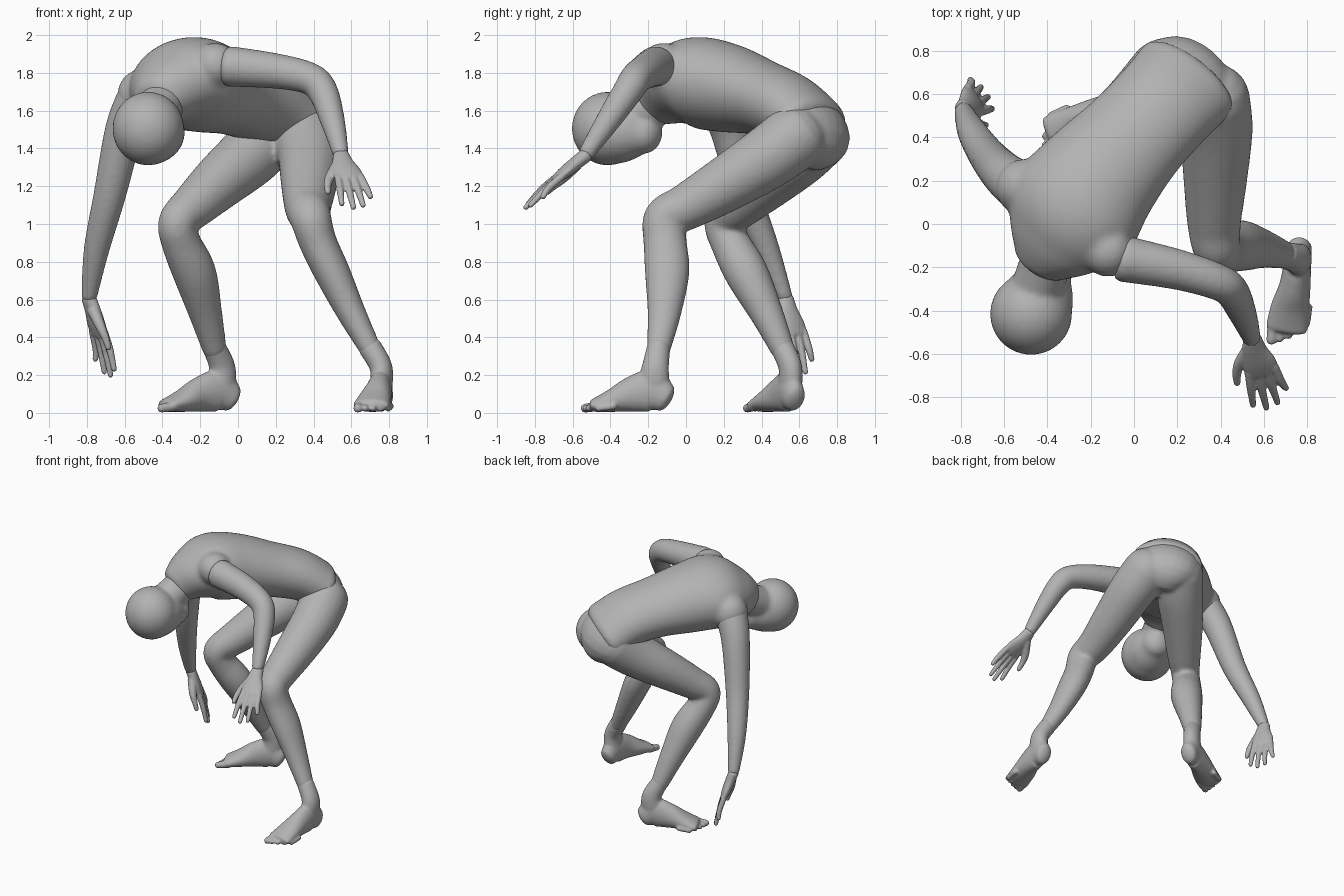
import bpy, bmesh, math
from mathutils import Vector

cube = bpy.data.objects.get("Cube")
if cube:
    bpy.data.objects.remove(cube)

grey = bpy.data.materials.new("plain_grey")
grey.use_nodes = True
COLOUR = (0.45, 0.45, 0.45, 1)
grey.diffuse_color = COLOUR
grey.node_tree.nodes["Principled BSDF"].inputs["Base Color"].default_value = COLOUR


def spline(keys, steps=6):
    """Smooth curve through keys of (x, y, z, half width, half depth)."""
    ks = [keys[0]] + list(keys) + [keys[-1]]
    out = []
    for i in range(1, len(ks) - 2):
        for s in range(steps):
            t = s / steps
            out.append([0.5 * (2 * b + (c - a) * t + (2 * a - 5 * b + 4 * c - d) * t * t
                        + (3 * b - a - 3 * c + d) * t ** 3)
                        for a, b, c, d in zip(*ks[i - 1:i + 3])])
    return out + [list(keys[-1])]


def tube(bm, keys, side=(1, 0, 0), cap=0.8, sides=24):
    """Loft elliptical rings along a smooth path and round off both ends."""
    keys = [k if len(k) == 5 else (*k, k[3]) for k in keys]
    pts = spline(keys)
    pos = [Vector(p[:3]) for p in pts]
    rings = []
    for i, p in enumerate(pts):
        tan = (pos[min(i + 1, len(pos) - 1)] - pos[max(i - 1, 0)]).normalized()
        rings.append((pos[i], tan, p[3], p[4]))

    def rounded(ring, sign):
        c, t, a, b = ring
        return [(c + t * sign * cap * min(a, b) * math.sin(u), t, a * math.cos(u), b * math.cos(u))
                for u in (0.4, 0.8, 1.15, 1.4)]
    rings = rounded(rings[0], -1)[::-1] + rings + rounded(rings[-1], 1)
    loops = []
    for c, t, a, b in rings:
        s = Vector(side)
        s = (s - t * t.dot(s)).normalized()
        n = t.cross(s)
        loops.append([bm.verts.new(c + s * a * math.cos(k * math.tau / sides)
                                   + n * b * math.sin(k * math.tau / sides)) for k in range(sides)])
    for lo, hi in zip(loops, loops[1:]):
        for k in range(sides):
            j = (k + 1) % sides
            bm.faces.new((lo[k], lo[j], hi[j], hi[k]))
    bm.faces.new(loops[0][::-1])
    bm.faces.new(loops[-1])


def ball(bm, centre, scale):
    made = bmesh.ops.create_uvsphere(bm, u_segments=32, v_segments=20, radius=1)
    for v in made["verts"]:
        v.co = Vector(c * s for c, s in zip(v.co, scale)) + Vector(centre)


def finish(name, bm, voxel=0.014, smooth=6):
    """Fuse the overlapping forms of one part into a soft skin."""
    bmesh.ops.recalc_face_normals(bm, faces=bm.faces)
    mesh = bpy.data.meshes.new(name)
    bm.to_mesh(mesh)
    bm.free()
    mesh.materials.append(grey)
    obj = bpy.data.objects.new(name, mesh)
    bpy.context.collection.objects.link(obj)
    fuse = obj.modifiers.new("fuse", "REMESH")
    fuse.mode, fuse.voxel_size, fuse.use_smooth_shade = "VOXEL", voxel, True
    soft = obj.modifiers.new("soften", "SMOOTH")
    soft.factor, soft.iterations = 0.5, smooth


LEFT = Vector((0.77, -0.63, 0.2))      # the body's own left

# torso
bm = bmesh.new()
tube(bm, [(0.25, 0.67, 1.52, 0.26, 0.165), (0.14, 0.55, 1.61, 0.25, 0.185),
          (0, 0.4, 1.67, 0.255, 0.2), (-0.16, 0.22, 1.72, 0.29, 0.235),
          (-0.28, 0.06, 1.745, 0.32, 0.24), (-0.36, -0.06, 1.71, 0.26, 0.19),
          (-0.42, -0.16, 1.65, 0.15, 0.14)], LEFT, 0.4, 40)
ball(bm, (-0.12, -0.12, 1.84), (0.12, 0.125, 0.12))
ball(bm, (-0.51, 0.17, 1.68), (0.13, 0.13, 0.14))
finish("torso", bm, smooth=14)

# neck and head: round skull, tapering to the jaw
bm = bmesh.new()
tube(bm, [(-0.38, -0.1, 1.67, 0.12), (-0.45, -0.3, 1.56, 0.12)])
ball(bm, (-0.475, -0.415, 1.505), (0.19, 0.19, 0.195))
tube(bm, [(-0.46, -0.39, 1.49, 0.178), (-0.425, -0.3, 1.485, 0.155),
          (-0.395, -0.22, 1.48, 0.11)], cap=0.85)
finish("head", bm, smooth=10)

# pelvis and legs
bm = bmesh.new()
tube(bm, [(0.2, 0.62, 1.56, 0.25, 0.16), (0.26, 0.68, 1.46, 0.23, 0.16),
          (0.25, 0.63, 1.38, 0.15, 0.13)], LEFT, 0.5)
tube(bm, [(0.15, 0.69, 1.46, 0.175), (0.06, 0.59, 1.36, 0.168), (-0.09, 0.44, 1.23, 0.148),
          (-0.23, 0.29, 1.1, 0.122), (-0.32, 0.2, 1.01, 0.102), (-0.3, 0.235, 0.9, 0.105),
          (-0.23, 0.32, 0.74, 0.115), (-0.17, 0.43, 0.52, 0.088), (-0.125, 0.51, 0.34, 0.065)], cap=0.9)
tube(bm, [(0.36, 0.58, 1.46, 0.175), (0.38, 0.43, 1.35, 0.168), (0.375, 0.2, 1.205, 0.147),
          (0.37, 0, 1.09, 0.124), (0.385, -0.115, 1.03, 0.11), (0.425, -0.11, 0.9, 0.1, 0.115),
          (0.5, -0.1, 0.74, 0.095, 0.118), (0.6, -0.115, 0.53, 0.077, 0.09),
          (0.7, -0.145, 0.34, 0.058, 0.064)], cap=0.9)
finish("pelvis_and_legs", bm, smooth=8)


def foot(name, heel, ankle, forward, inner):
    """Foot from heel to toes; inner is the sideways sign of the big toe."""
    bm = bmesh.new()
    f = Vector((*forward, 0)).normalized()
    s = Vector((-f.y, f.x, 0)) * inner
    o = Vector((*heel, 0))

    def at(along, across, z, *r):
        p = o + f * along * 1.05 + s * across
        return (p.x, p.y, z, *r)
    tube(bm, [at(0.05, 0, 0.08, 0.058, 0.078), at(0.12, 0, 0.115, 0.063, 0.112),
              at(0.22, 0, 0.098, 0.073, 0.094), at(0.32, 0.01, 0.065, 0.09, 0.062),
              at(0.41, 0.015, 0.04, 0.097, 0.036)], s, 0.6)
    tube(bm, [(*ankle, 0.062), at(0.1, 0, 0.24, 0.06, 0.072), at(0.11, 0, 0.13, 0.06, 0.09)], s)
    for i in range(5):
        across = 0.078 - 0.038 * i
        r = 0.027 if i == 0 else 0.02
        tip = 0.49 - 0.006 * i - 0.004 * i * i
        tube(bm, [at(tip - 0.1, across, 0.036, r), at(tip - 0.02, across, 0.024, r * 0.9)], s, sides=12)
    for v in bm.verts:
        v.co.z = max(v.co.z, 0.0)
    finish(name, bm, 0.008, 6)


foot("right_foot", (0.012, 0.595), (-0.125, 0.51, 0.345), (-0.9, -0.4), 1)
foot("left_foot", (0.77, -0.058), (0.7, -0.145, 0.345), (-0.12, -1), -1)

# arms
bm = bmesh.new()
tube(bm, [(-0.52, 0.17, 1.67, 0.12), (-0.6, 0.23, 1.5, 0.104), (-0.68, 0.32, 1.15, 0.086),
          (-0.75, 0.43, 0.86, 0.068), (-0.788, 0.525, 0.61, 0.042)], cap=0.5)
finish("right_arm", bm)
bm = bmesh.new()
tube(bm, [(-0.05, -0.16, 1.835, 0.108), (0.2, -0.21, 1.81, 0.094), (0.38, -0.265, 1.77, 0.085),
          (0.45, -0.31, 1.7, 0.08), (0.5, -0.41, 1.55, 0.066), (0.545, -0.53, 1.37, 0.043)],
     (0, 0, 1), 0.4)
finish("left_arm", bm)


def hand(name, wrist, along, little, curl):
    """Palm, four fingers and a thumb; little points to the little finger."""
    bm = bmesh.new()
    o, d = Vector(wrist), Vector(along).normalized()
    s = Vector(little)
    s = (s - d * d.dot(s)).normalized()
    n = d.cross(s) * curl

    def at(forward, across, bend, *r):
        return (*(o + d * forward + s * across + n * bend), *r)
    tube(bm, [at(-0.01, 0, 0, 0.043, 0.038), at(0.06, -0.005, 0, 0.058, 0.036),
              at(0.14, 0, 0, 0.078, 0.032), at(0.2, 0.005, 0, 0.078, 0.024)], s, 0.5)
    for i, length in enumerate((0.4, 0.435, 0.42, 0.35)):
        a = -0.057 + 0.04 * i
        tube(bm, [at(0.18, a, 0, 0.021), at(0.28, a * 1.2, 0.004, 0.02),
                  at(length - 0.015, a * 1.4, 0.02, 0.015)], s, sides=12)
    tube(bm, [at(0.06, -0.03, 0.01, 0.034), at(0.14, -0.09, 0.03, 0.027),
              at(0.2, -0.115, 0.035, 0.021), at(0.255, -0.125, 0.04, 0.016)], s, sides=12)
    finish(name, bm, 0.007, 3)


hand("left_hand", (0.548, -0.535, 1.36), (0.09, -0.325, -0.26), (0.95, 0.25, 0.05), -1)
hand("right_hand", (-0.788, 0.53, 0.6), (0.115, 0.085, -0.385), (-0.5, 0.87, 0), -1)
